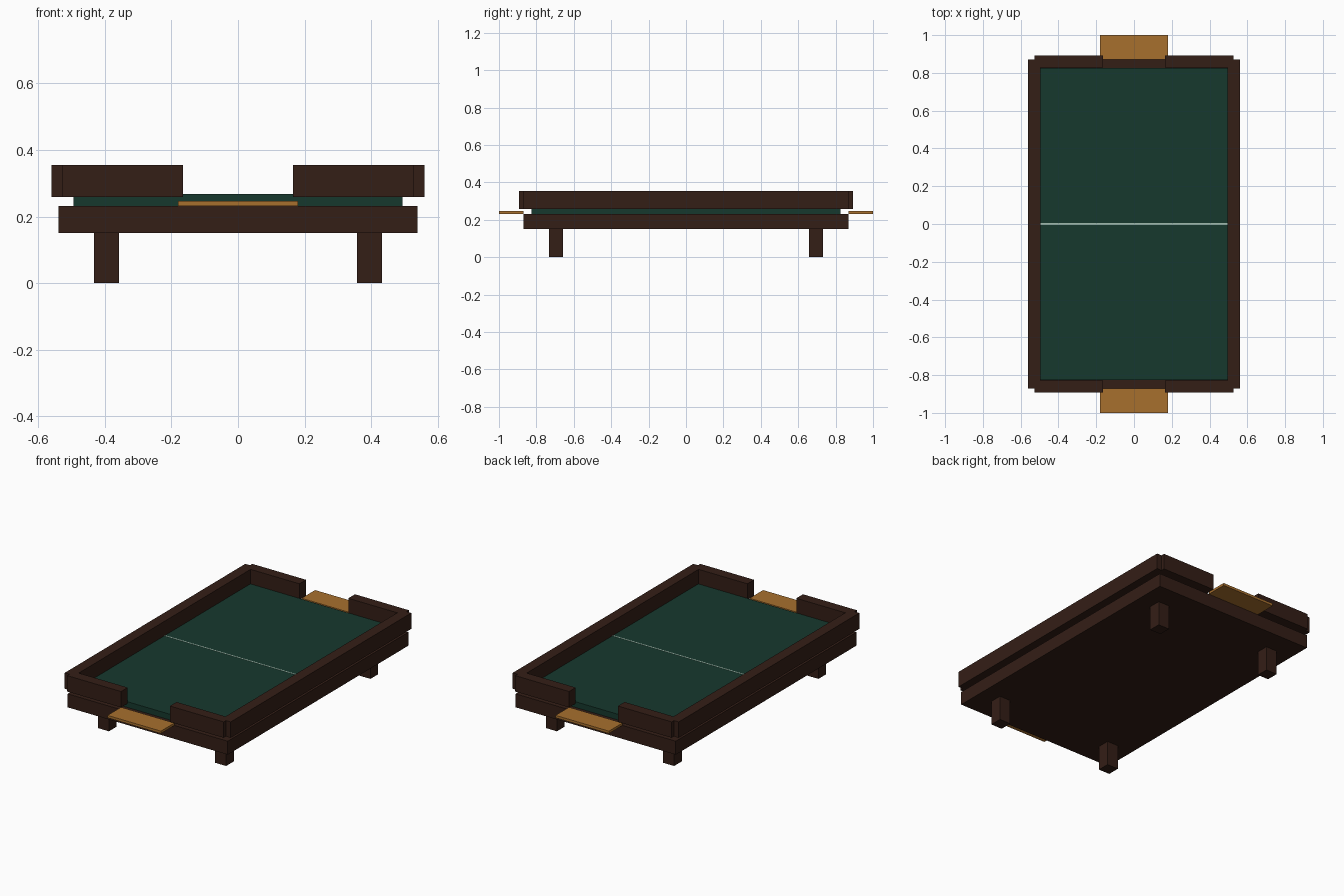
import bpy

if "Cube" in bpy.data.objects:
    bpy.data.objects.remove(bpy.data.objects["Cube"])


def material(name, rgb):
    m = bpy.data.materials.new(name)
    m.diffuse_color = (*rgb, 1)
    m.use_nodes = True
    m.node_tree.nodes["Principled BSDF"].inputs["Base Color"].default_value = m.diffuse_color
    return m


WOOD = material("dark_wood", (0.034, 0.013, 0.008))
FELT = material("green_felt", (0.008, 0.04, 0.027))
TRAY = material("light_wood", (0.39, 0.16, 0.027))
LINE = material("pale_line", (0.35, 0.5, 0.42))


def box(name, x, y, z, mat):
    """Box spanning the given (min, max) ranges."""
    bpy.ops.mesh.primitive_cube_add(size=1, location=[sum(r) / 2 for r in (x, y, z)])
    ob = bpy.context.object
    ob.name = name
    ob.scale = [r[1] - r[0] for r in (x, y, z)]
    bpy.ops.object.transform_apply(location=False, rotation=False, scale=True)
    ob.data.materials.append(mat)
    return ob


def side(s, a, b):
    return tuple(sorted((s * a, s * b)))


# Base slab, playing surface and centre line
box("base", (-0.54, 0.54), (-0.87, 0.87), (0.15, 0.232), WOOD)
box("playing_surface", (-0.495, 0.495), (-0.826, 0.826), (0.232, 0.267), FELT)
box("centre_line", (-0.495, 0.495), (-0.004, 0.004), (0.266, 0.268), LINE)

for sx, xn in ((-1, "left"), (1, "right")):
    # Long side rails
    box(f"{xn}_rail", side(sx, 0.495, 0.56), (-0.87, 0.87), (0.258, 0.355), WOOD)
    for sy, yn in ((-1, "front"), (1, "back")):
        # End rails either side of the goal gap, and legs
        box(f"{yn}_{xn}_end_rail", side(sx, 0.165, 0.528), side(sy, 0.828, 0.892),
            (0.258, 0.355), WOOD)
        box(f"{yn}_{xn}_leg", side(sx, 0.358, 0.433), side(sy, 0.658, 0.733),
            (0, 0.15), WOOD)

# Goal trays
for sy, yn in ((-1, "front"), (1, "back")):
    box(f"{yn}_goal_tray", (-0.18, 0.18), side(sy, 0.87, 1.0), (0.232, 0.247), TRAY)
